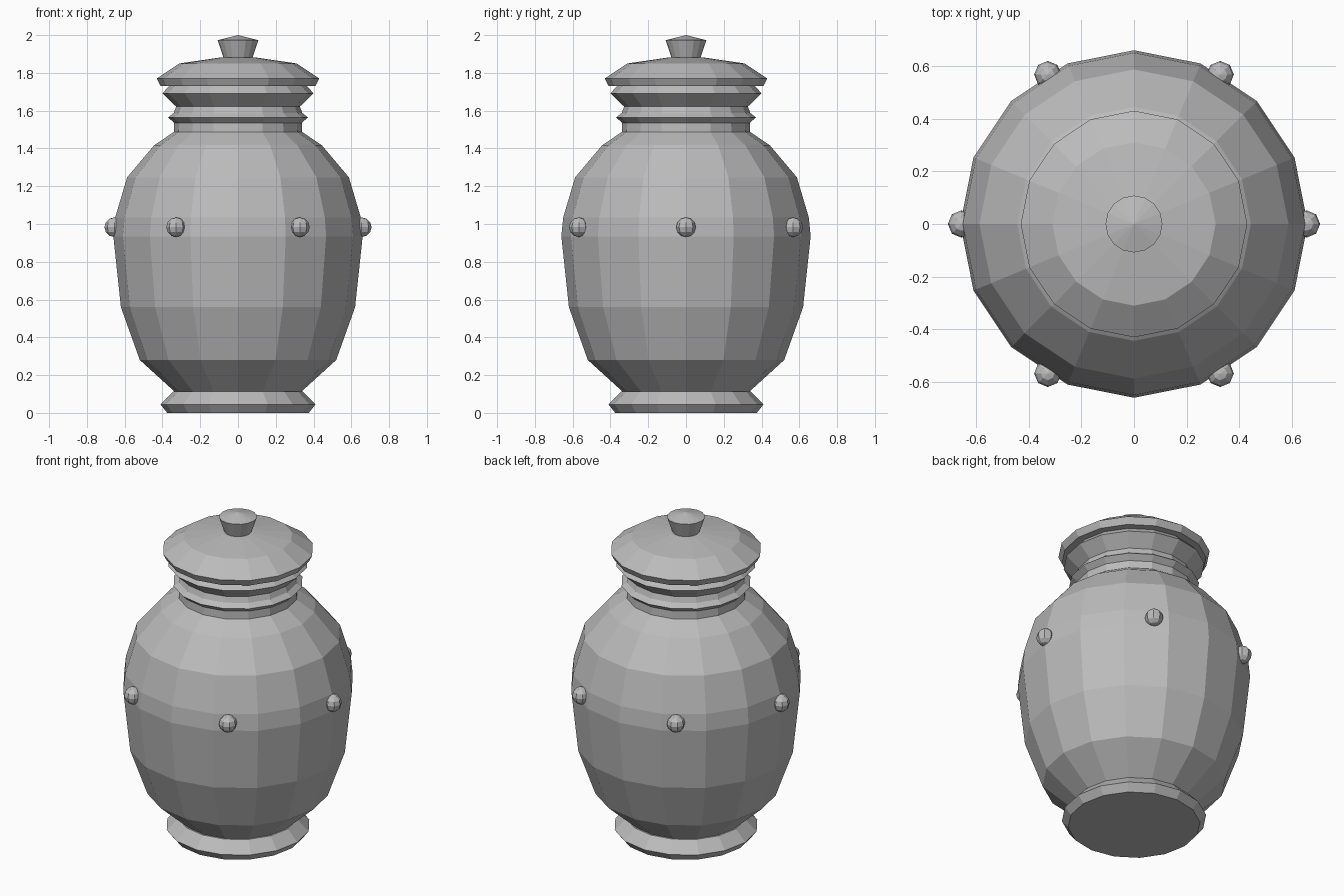
import bpy, bmesh, math

if "Cube" in bpy.data.objects:
    bpy.data.objects.remove(bpy.data.objects["Cube"])

SIDES = 16

clay = bpy.data.materials.new("grey clay")
clay.diffuse_color = (0.5, 0.5, 0.5, 1)
clay.use_nodes = True
clay.node_tree.nodes["Principled BSDF"].inputs["Base Color"].default_value = clay.diffuse_color


def finish(name, bm):
    bmesh.ops.recalc_face_normals(bm, faces=bm.faces)
    me = bpy.data.meshes.new(name)
    bm.to_mesh(me)
    bm.free()
    me.materials.append(clay)
    ob = bpy.data.objects.new(name, me)
    bpy.context.collection.objects.link(ob)
    return ob


def lathe(name, profile):
    """Closed turned solid from (radius, height) points, bottom to top."""
    bm = bmesh.new()
    rings = []
    for r, z in profile:
        if r == 0:
            rings.append([bm.verts.new((0, 0, z))] * SIDES)
        else:
            rings.append([bm.verts.new((r * math.cos(2 * math.pi * i / SIDES),
                                        r * math.sin(2 * math.pi * i / SIDES), z))
                          for i in range(SIDES)])
    for a, b in zip(rings, rings[1:]):
        for i in range(SIDES):
            j = (i + 1) % SIDES
            bm.faces.new(list(dict.fromkeys((a[i], a[j], b[j], b[i]))))
    for ring in (rings[0], rings[-1]):
        if ring[0] is not ring[1]:
            bm.faces.new(ring)
    return finish(name, bm)


# Turned parts
lathe("foot", [(0.375, 0), (0.41, 0.045), (0.345, 0.112)])
lathe("body", [(0.335, 0.112), (0.52, 0.28), (0.62, 0.56), (0.66, 0.935),
               (0.65, 1.035), (0.587, 1.247), (0.444, 1.417), (0.34, 1.487)])
lathe("neck", [(0.34, 1.487), (0.338, 1.535), (0.37, 1.565), (0.34, 1.588),
               (0.328, 1.622), (0.40, 1.692), (0.365, 1.73)])
lathe("lid", [(0.41, 1.73), (0.43, 1.77), (0.31, 1.85), (0.09, 1.882)])
lathe("knob", [(0.075, 1.875), (0.108, 1.973), (0, 2.0)])

# Ring of studs around the belly
for k in range(6):
    a = k * math.pi / 3
    bm = bmesh.new()
    bmesh.ops.create_uvsphere(bm, u_segments=8, v_segments=6, radius=0.052)
    stud = finish(f"stud_{k + 1}", bm)
    stud.location = (0.655 * math.cos(a), 0.655 * math.sin(a), 0.983)
